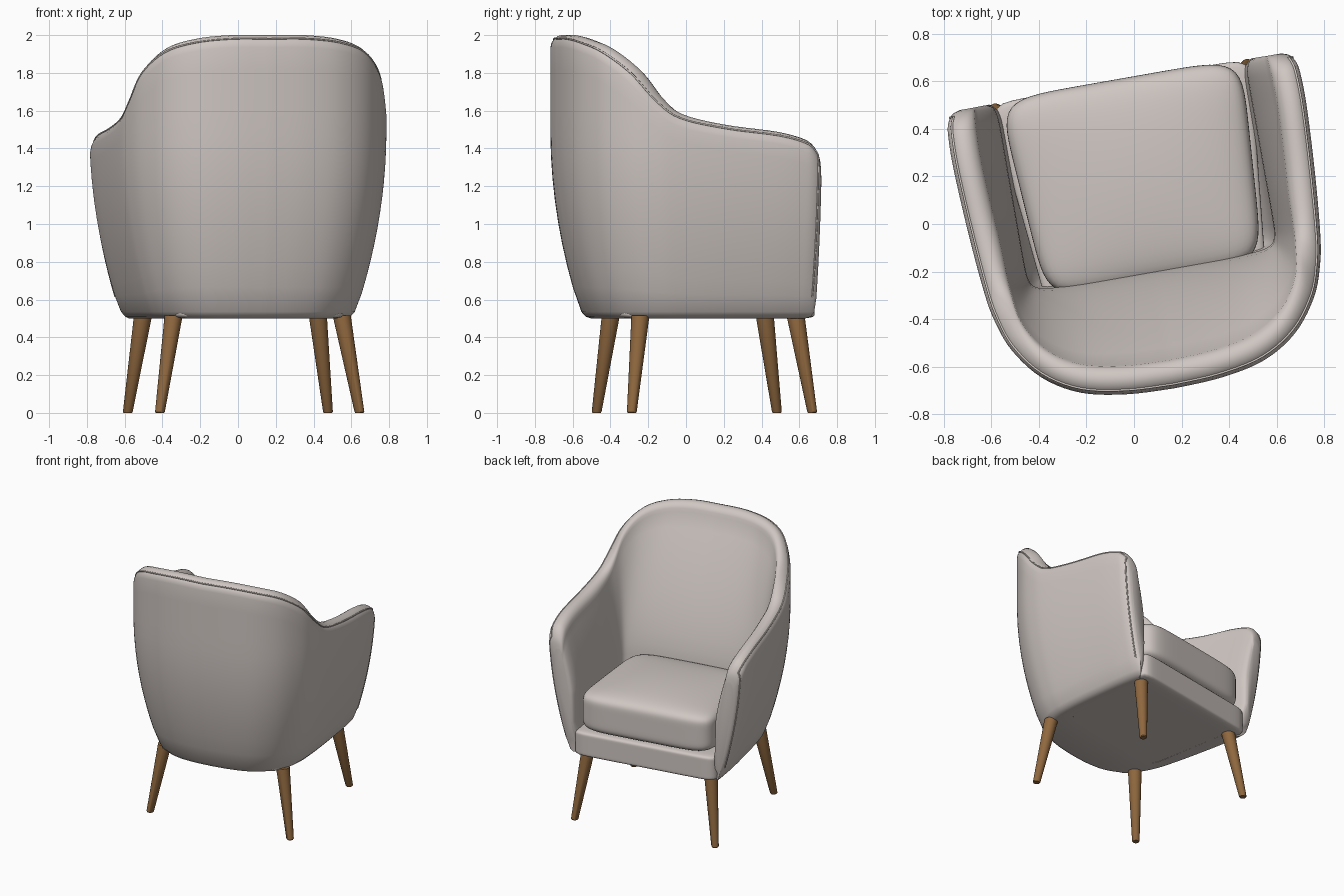
import bpy, bmesh, math
from mathutils import Vector, Matrix

if "Cube" in bpy.data.objects:
    bpy.data.objects.remove(bpy.data.objects["Cube"])

# The chair is turned slightly on the floor
PLACE = Matrix.Rotation(math.radians(10), 4, 'Z') @ Matrix.Translation((0.047, 0, 0))
FLOOR = 0.5      # underside of the upholstery
SEAT = 0.95      # height where the inner walls meet the cushion


def material(name, color):
    m = bpy.data.materials.new(name)
    m.use_nodes = True
    m.diffuse_color = (*color, 1)
    bsdf = m.node_tree.nodes["Principled BSDF"]
    bsdf.inputs["Base Color"].default_value = (*color, 1)
    bsdf.inputs["Roughness"].default_value = 0.8
    return m


fabric = material("warm grey fabric", (0.62, 0.565, 0.535))
wood = material("brown wood", (0.28, 0.14, 0.05))


def finish(bm, name, mat, angle=50):
    bmesh.ops.recalc_face_normals(bm, faces=bm.faces)
    bm.transform(PLACE)
    me = bpy.data.meshes.new(name)
    bm.to_mesh(me)
    bm.free()
    me.materials.append(mat)
    ob = bpy.data.objects.new(name, me)
    bpy.context.collection.objects.link(ob)
    bpy.ops.object.select_all(action='DESELECT')
    ob.select_set(True)
    bpy.context.view_layer.objects.active = ob
    bpy.ops.object.shade_smooth_by_angle(angle=math.radians(angle))
    return ob


def catmull(rows, steps):
    """Smooth samples through rows of numbers."""
    out = []
    for i in range(len(rows) - 1):
        a, b, c, d = (rows[min(max(i + k, 0), len(rows) - 1)] for k in (-1, 0, 1, 2))
        for s in range(steps):
            t = s / steps
            out.append([q + 0.5 * t * (r - p + t * (2*p - 5*q + 4*r - w + t * (3*(q - r) + w - p)))
                        for p, q, r, w in zip(a, b, c, d)])
    return out + [list(rows[-1])]


# Half of the wrap-around shell, from back centre to arm front:
# outer x, outer y, rim height, inner x, inner y, thickness factor
half = [
    (0, -.71, 2.0, 0, -.21, 1),
    (.2, -.70, 2.0, .17, -.21, 1),
    (.39, -.66, 1.98, .32, -.21, 1),
    (.54, -.57, 1.93, .43, -.205, 1),
    (.645, -.435, 1.82, .5, -.19, 1),
    (.695, -.3, 1.67, .525, -.15, 1),
    (.718, -.17, 1.58, .53, -.07, 1),
    (.74, .08, 1.525, .53, .1, 1),
    (.755, .35, 1.49, .53, .35, 1),
    (.755, .49, 1.455, .53, .49, 1),
    (.753, .55, 1.42, .53, .55, .95),
    (.75, .587, 1.36, .53, .587, .78),
    (.748, .6, 1.29, .53, .6, .5),
]
samples = catmull(half, 5)


def outer(u, v, z):
    """The shell narrows towards its underside."""
    f = 1 - 0.235 * max(1.5 - z, 0) ** 2
    return Vector((u * f, v * (f if v < 0 else 0.9 + 0.1 * f), z))


def column(row):
    """Closed section: up the outside, over the rim, down the inside."""
    u, v, h, iu, iv, thick = row
    r = 0.065
    top = h - r
    pts = []
    for z, k in ((FLOOR, .92), (FLOOR + .01, .965), (FLOOR + .035, .99)):
        p = outer(u, v, z)
        pts.append(Vector((p.x * k, p.y * k, z)))
    for j in range(1, 13):
        pts.append(outer(u, v, FLOOR + .05 + (top - FLOOR - .05) * j / 12))
    start = pts[-1].copy()
    across = (Vector((iu, iv, 0)) - Vector((u, v, 0))).normalized() * 0.125
    for j in range(1, 9):
        a = math.pi * j / 8
        pts.append(start + across * (1 - math.cos(a)) / 2 + Vector((0, 0, r * math.sin(a))))
    rim = pts[-1].copy()
    # padded inner wall, fuller near the top
    for j in range(1, 11):
        t = j / 10
        p = rim.lerp(Vector((iu, iv, SEAT)), 1 - (1 - t) ** 1.4)
        pts.append(Vector((p.x, p.y, rim.z + (SEAT - rim.z) * t)))
    for z, k in ((.75, 1), (.6, .95), (FLOOR, .85)):
        limit = max(outer(u, v, z).x - .04, 0)
        pts.append(Vector((min(iu * k, limit), iv * k, z)))
    # round the arm ends by drawing the section towards its middle
    for p in pts:
        middle = (outer(u, v, p.z).x + iu) / 2
        p.x = middle + (p.x - middle) * thick
    return pts


def flip(p):
    return Vector((-p.x, p.y, p.z))


# Upholstered shell: back and both arms in one piece
right = [column(s) for s in samples]
columns = [[flip(p) for p in c] for c in reversed(right[1:])] + right
bm = bmesh.new()
rings = [[bm.verts.new(p) for p in c] for c in columns]
n = len(rings[0])
for a, b in zip(rings, rings[1:]):
    for k in range(n):
        bm.faces.new((a[k], a[(k + 1) % n], b[(k + 1) % n], b[k]))
for ring in (rings[0], rings[-1]):
    bm.faces.new(ring)
finish(bm, "back_and_arms", fabric, 60)

# Piping along the outer rim and down the front of each arm
rim_index = 16
trim = 7
down = columns[-trim - 1][3:rim_index][::-1]
path = [flip(p) for p in reversed(down)] + [c[rim_index] for c in columns[trim:-trim]] + down
curve = bpy.data.curves.new("rim_piping", 'CURVE')
curve.dimensions = '3D'
curve.bevel_depth = 0.005
curve.bevel_resolution = 2
line = curve.splines.new('POLY')
line.points.add(len(path) - 1)
for point, p in zip(line.points, path):
    point.co = (*(PLACE @ p), 1)
curve.materials.append(fabric)
bpy.context.collection.objects.link(bpy.data.objects.new("rim_piping", curve))


def pillow(name, front_half, back_half, y0, y1, z0, z1, power, crown=0):
    """Rounded block that tapers towards the back."""
    bm = bmesh.new()
    bmesh.ops.create_cube(bm, size=2)
    bmesh.ops.subdivide_edges(bm, edges=bm.edges, cuts=23, use_grid_fill=True)
    for vert in bm.verts:
        c = vert.co
        norm = sum(abs(q) ** power for q in c) ** (1 / power)
        c = c * (max(abs(q) for q in c) / norm)
        t = (c.y + 1) / 2
        z = z0 + (z1 - z0) * (c.z + 1) / 2
        if c.z > 0:
            z += crown * c.z * (1 - c.x ** 2) * (1 - c.y ** 2)
        vert.co = (c.x * (back_half + (front_half - back_half) * t), y0 + (y1 - y0) * t, z)
    return finish(bm, name, fabric)


pillow("seat_base", .555, .45, -.44, .602, FLOOR, .69, 16)
pillow("seat_cushion", .52, .46, -.25, .612, .685, .985, 7, .035)

# Four splayed, tapered legs
for side, sx in (("left", 1), ("right", -1)):
    for end, foot, head in (("front", (.538, .575), (.47, .498)), ("back", (.536, -.394), (.452, -.333))):
        bm = bmesh.new()
        loops = []
        for (x, y), z, r in ((foot, 0, .022), (foot, .006, .026), (head, FLOOR + .015, .048)):
            loops.append([bm.verts.new((sx * x + r * math.cos(a), y + r * math.sin(a), z))
                          for a in (math.tau * k / 24 for k in range(24))])
        for a, b in zip(loops, loops[1:]):
            for k in range(24):
                bm.faces.new((a[k], a[(k + 1) % 24], b[(k + 1) % 24], b[k]))
        bm.faces.new(loops[0])
        bm.faces.new(loops[-1])
        finish(bm, f"{end}_{side}_leg", wood, 35)
